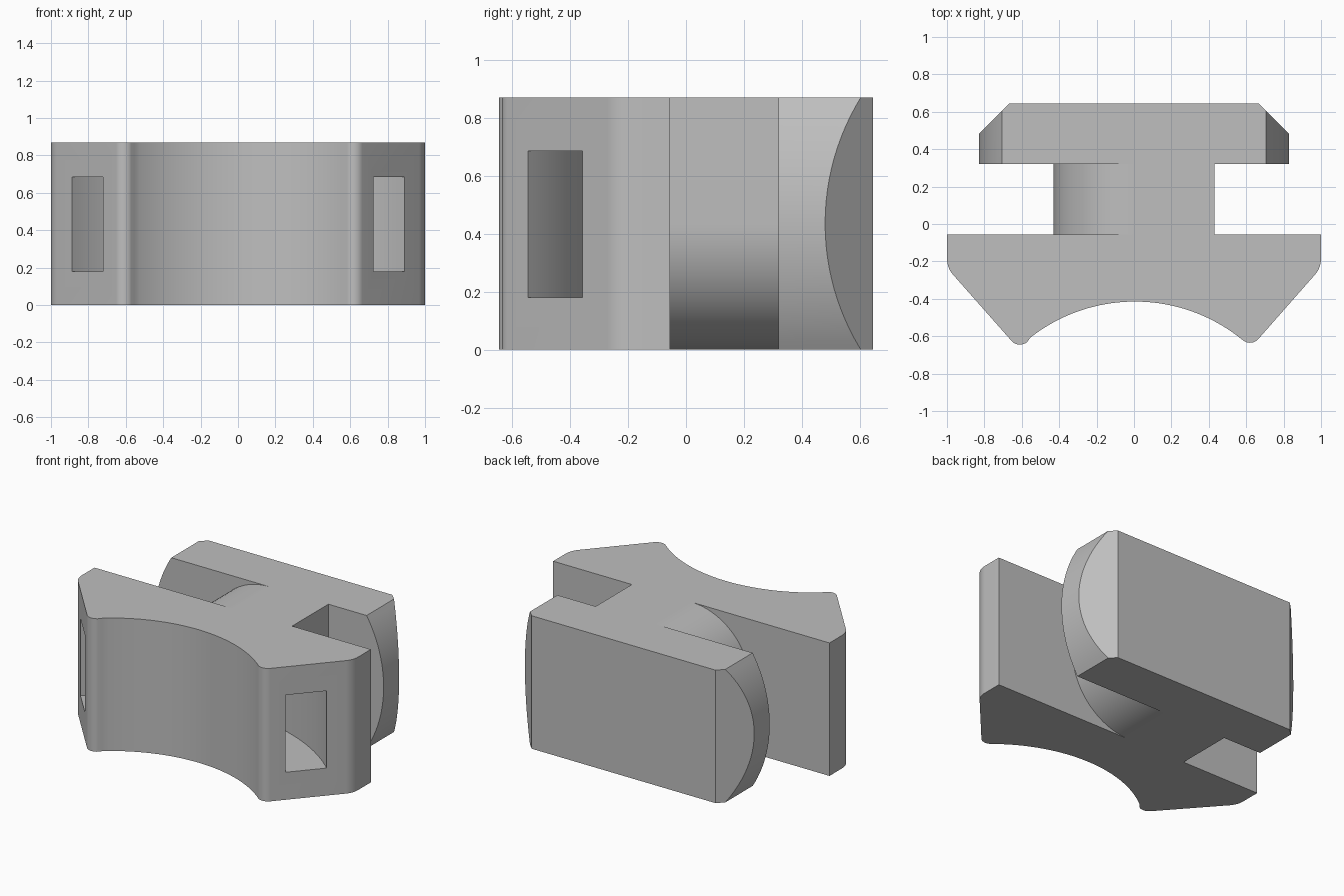
import bpy, bmesh
from math import sin, cos, pi, asin, atan2, hypot
from mathutils import Vector

cube = bpy.data.objects.get("Cube")
if cube:
    bpy.data.objects.remove(cube, do_unlink=True)

H = 0.87
MID = H / 2

grey = bpy.data.materials.new("plain_grey")
grey.use_nodes = True
colour = (0.52, 0.52, 0.52, 1)
grey.diffuse_color = colour
grey.node_tree.nodes["Principled BSDF"].inputs["Base Color"].default_value = colour


def arc(cx, cy, rx, ry, a0, a1, n):
    steps = [a0 + (a1 - a0) * i / n for i in range(n + 1)]
    return [(cx + rx * cos(a), cy + ry * sin(a)) for a in steps]


def prism(name, points, offset, chamfers=()):
    """Extrude a closed outline of 3D points, then trim it with planes."""
    bm = bmesh.new()
    face = bm.faces.new([bm.verts.new(p) for p in points])
    new = bmesh.ops.extrude_face_region(bm, geom=[face], use_keep_orig=True)
    moved = [v for v in new["geom"] if isinstance(v, bmesh.types.BMVert)]
    bmesh.ops.translate(bm, verts=moved, vec=offset)
    for point, normal in chamfers:
        cut = bmesh.ops.bisect_plane(
            bm, geom=bm.verts[:] + bm.edges[:] + bm.faces[:], dist=1e-5,
            plane_co=point, plane_no=normal, clear_outer=True)
        edges = [e for e in cut["geom_cut"] if isinstance(e, bmesh.types.BMEdge)]
        bmesh.ops.edgeloop_fill(bm, edges=edges)
    bmesh.ops.recalc_face_normals(bm, faces=bm.faces[:])
    mesh = bpy.data.meshes.new(name)
    bm.to_mesh(mesh)
    bm.free()
    mesh.materials.append(grey)
    obj = bpy.data.objects.new(name, mesh)
    bpy.context.collection.objects.link(obj)
    return obj


def combine(target, tool, operation):
    mod = target.modifiers.new("combine", "BOOLEAN")
    mod.operation = operation
    mod.solver = "EXACT"
    mod.object = tool
    bpy.context.view_layer.objects.active = target
    bpy.ops.object.modifier_apply(modifier=mod.name)
    bpy.data.objects.remove(tool, do_unlink=True)


# Front saddle: hollow front, rounded tips, slanted flanks, rounded shoulders
CX, CY = 0.005, -1.323          # centre of the hollow
TIP_R, SHOULDER_R = 0.06, 0.13
SLANT = -0.725                  # direction the flanks face


def flank(side):
    """Outline of one side, from the hollow round to the back corner."""
    tx, ty = 0.615 + 0.005 * side, -0.58 + 0.005 * side
    inward = atan2(CY - ty, CX * side - tx)
    pts = arc(tx, ty, TIP_R, TIP_R, inward, SLANT, 12)
    pts += arc(1 - SHOULDER_R, -0.185, SHOULDER_R, SHOULDER_R, SLANT, 0, 8)
    pts.append((1, -0.055))
    return [(side * x, y) for x, y in pts]


right, left = flank(1), flank(-1)
start, end = left[0], right[0]
radius = hypot(end[0] - CX, end[1] - CY)
hollow = arc(CX, CY, radius, radius, atan2(start[1] - CY, start[0] - CX),
             atan2(end[1] - CY, end[0] - CX), 40)[1:-1]
outline = left[::-1] + hollow + right
body = prism("strap_mount", [(x, y, 0) for x, y in outline], Vector((0, 0, H)))

# Neck: two opposite corners rounded so that it can turn in a slot
neck_outline = (arc(0, MID, 0.43, MID, -pi / 2, 0, 24) + [(0.43, H)]
                + arc(0, MID, 0.43, MID, pi / 2, pi, 24) + [(-0.43, 0)])
neck = prism("neck", [(x, -0.08, z) for x, z in neck_outline], Vector((0, 0.5, 0)))

# Back head: round ends, chamfered at the back
R = 0.83
a = asin(MID / R)
head_outline = arc(0, MID, R, R, -a, a, 24) + arc(0, MID, R, R, pi - a, pi + a, 24)
head = prism("head", [(x, 0.32, z) for x, z in head_outline], Vector((0, 0.325, 0)),
             [((s * 0.83, 0.48, 0), (s, 1, 0)) for s in (1, -1)])

# Curved strap channel running through the saddle from flank to flank
channel_outline = (arc(CX, CY, 1.06, 1.06, 0.3, pi - 0.3, 64)
                   + arc(CX, CY, 1.311, 1.311, pi - 0.3, 0.3, 64))
channel = prism("channel_cutter", [(x, y, 0.18) for x, y in channel_outline],
                Vector((0, 0, 0.505)))
channel.hide_render = True

combine(body, neck, "UNION")
combine(body, head, "UNION")
combine(body, channel, "DIFFERENCE")

bpy.ops.object.select_all(action="DESELECT")
body.select_set(True)
bpy.context.view_layer.objects.active = body
bpy.ops.object.shade_smooth_by_angle()
